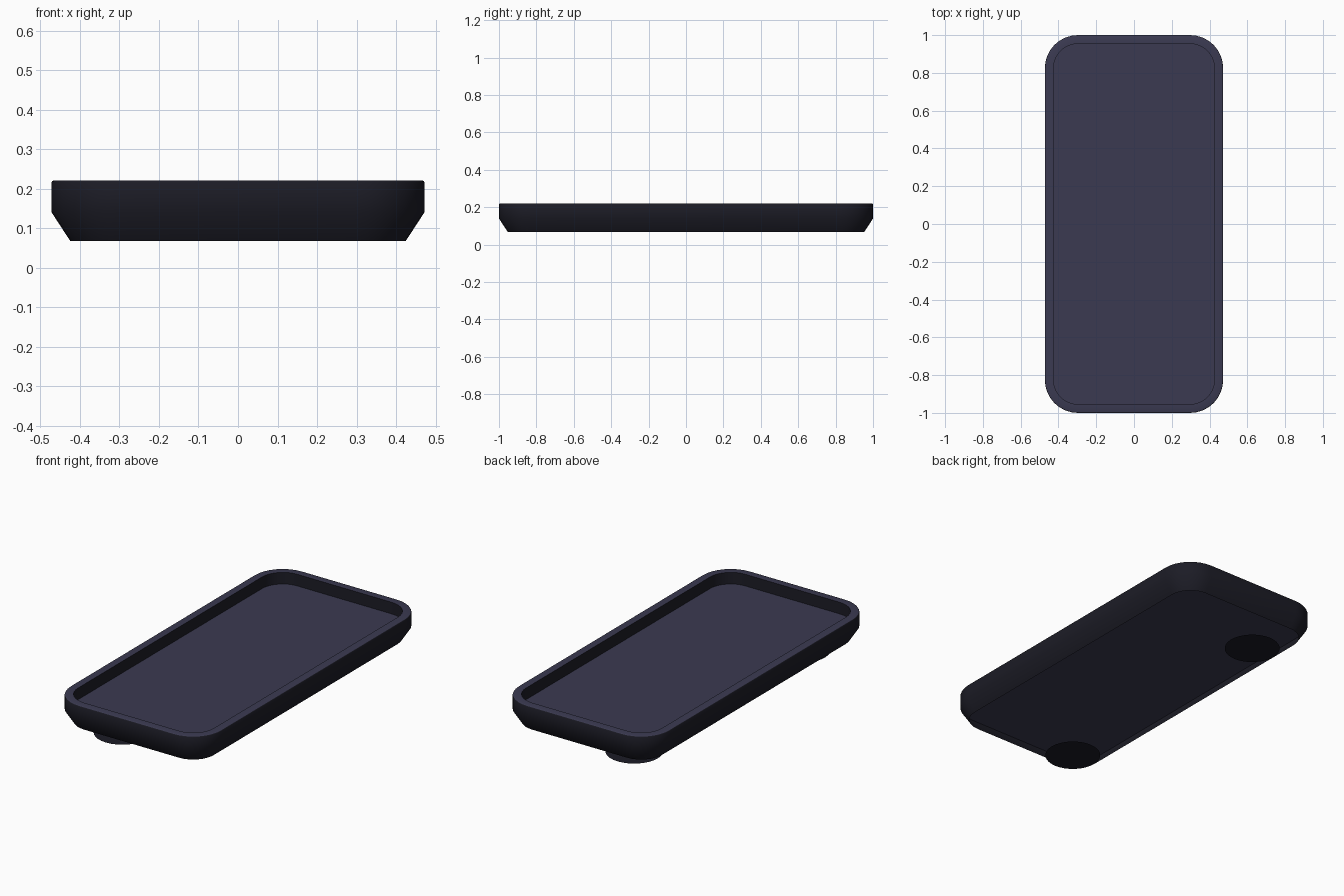
import bpy, bmesh, math

if "Cube" in bpy.data.objects:
    bpy.data.objects.remove(bpy.data.objects["Cube"])


def material(name, rgb):
    m = bpy.data.materials.new(name)
    m.diffuse_color = (*rgb, 1.0)
    m.use_nodes = True
    m.node_tree.nodes["Principled BSDF"].inputs["Base Color"].default_value = m.diffuse_color
    return m


def finish(bm, name, *mats):
    mesh = bpy.data.meshes.new(name)
    bm.to_mesh(mesh)
    bm.free()
    for mat in mats:
        mesh.materials.append(mat)
    obj = bpy.data.objects.new(name, mesh)
    bpy.context.collection.objects.link(obj)
    return obj


HALF_X, HALF_Y, RADIUS, STEPS = 0.472, 1.0, 0.175, 8


def rounded_ring(bm, inset, z):
    """Rounded rectangle of vertices, inset from the outer outline."""
    r = RADIUS - inset
    ring = []
    for k, (sx, sy) in enumerate(((1, 1), (-1, 1), (-1, -1), (1, -1))):
        for i in range(STEPS + 1):
            a = math.pi / 2 * (k + i / STEPS)
            ring.append(bm.verts.new((sx * (HALF_X - RADIUS) + r * math.cos(a),
                                      sy * (HALF_Y - RADIUS) + r * math.sin(a), z)))
    return ring


slate = material("slate blue", (0.043, 0.042, 0.083))
black = material("near black", (0.0115, 0.0115, 0.019))

# Tray shell, open underneath: flared skirt, side wall, rounded rim, inner wall, floor
profile = [(0.047, 0.068), (0.0, 0.14), (0.0, 0.216), (0.002, 0.2195), (0.006, 0.221),
           (0.046, 0.221), (0.046, 0.155)]
bm = bmesh.new()
rings = [rounded_ring(bm, inset, z) for inset, z in profile]
for low, high in zip(rings, rings[1:]):
    n = len(low)
    for i in range(n):
        j = (i + 1) % n
        bm.faces.new((low[i], low[j], high[j], high[i]))
bm.faces.new(rings[-1])
bm.normal_update()
for f in bm.faces:  # upward faces are slate, walls are black
    f.material_index = 0 if f.normal.z > 0.6 else 1
tray = finish(bm, "tray", slate, black)
bpy.context.view_layer.objects.active = tray
tray.select_set(True)
bpy.ops.object.shade_smooth_by_angle(angle=math.radians(40))

# Recessed underside panel inside the skirt
bm = bmesh.new()
bm.faces.new(list(reversed(rounded_ring(bm, 0.001, 0.143))))
finish(bm, "underside_panel", slate)

# Flat foot pads beneath one long side
for name, y in (("front_foot_pad", -0.75), ("back_foot_pad", 0.75)):
    bm = bmesh.new()
    bmesh.ops.create_circle(bm, cap_ends=True, segments=32, radius=0.148)
    bmesh.ops.reverse_faces(bm, faces=bm.faces[:])
    pad = finish(bm, name, black)
    pad.location = (-0.2, y, 0.0)
